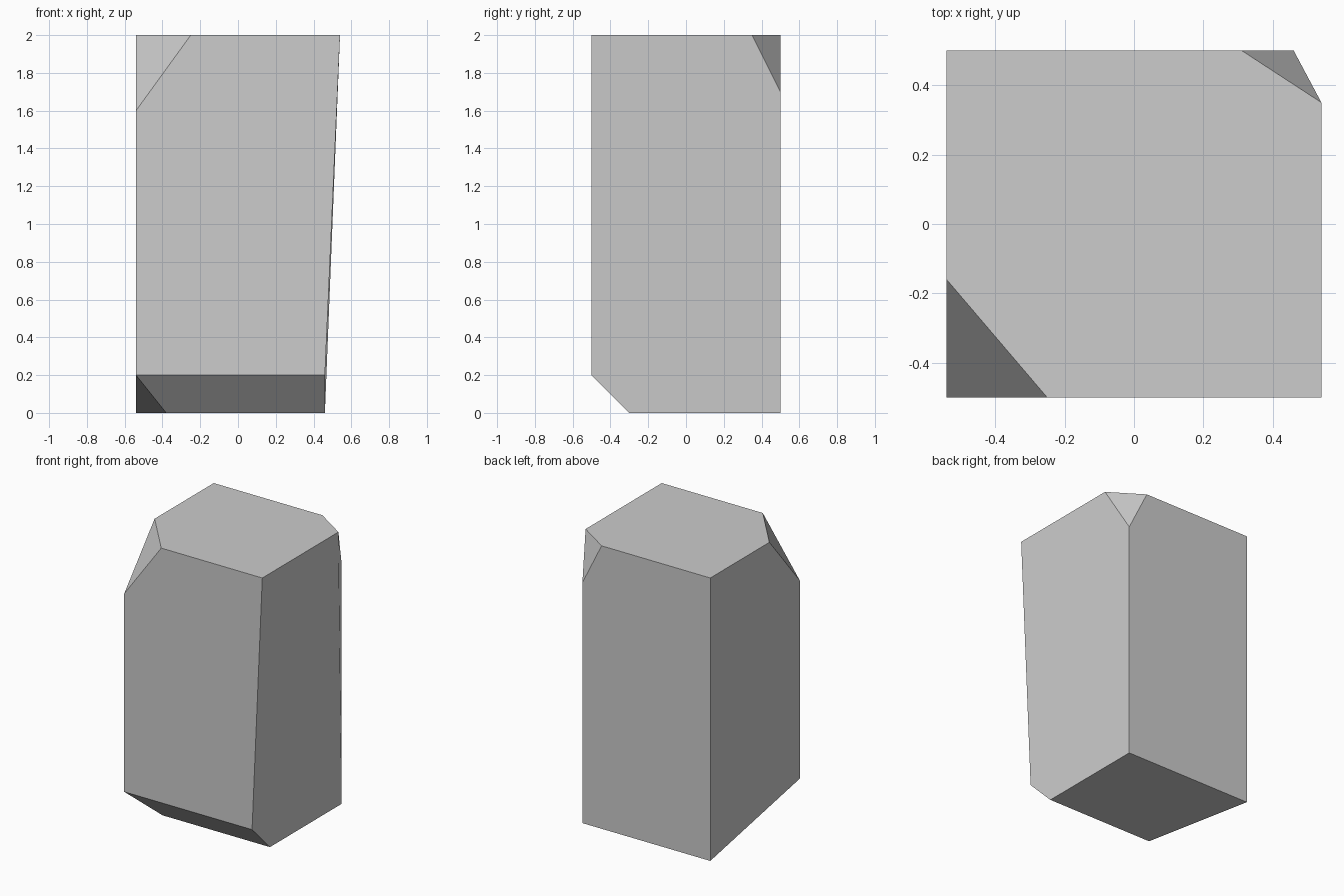
import bpy
import bmesh

cube = bpy.data.objects.get("Cube")
if cube:
    bpy.data.objects.remove(cube, do_unlink=True)

# Overall extents of the block
SIDE, DEPTH, TOP = 0.54, 0.5, 2.0
FOOT = 0.46     # right side is narrower at the foot than at the top
LIP = 0.2       # size of the chamfer along the lower front edge


def flat_material(name, value):
    mat = bpy.data.materials.new(name)
    mat.use_nodes = True
    colour = (value, value, value, 1.0)
    mat.diffuse_color = colour
    shader = next(n for n in mat.node_tree.nodes if n.type == "BSDF_PRINCIPLED")
    shader.inputs["Base Color"].default_value = colour
    return mat


# Named corners of the block
corners = {
    # sliced top corner, front and -x
    "slice_front": (-0.25, -DEPTH, TOP),
    "slice_side": (-SIDE, -0.16, TOP),
    "slice_low": (-SIDE, -DEPTH, 1.6),
    # sliced top corner, back and +x
    "nick_back": (0.31, DEPTH, TOP),
    "nick_side": (SIDE, 0.35, TOP),
    "nick_low": (FOOT, DEPTH, 1.7),
    # remaining top corners
    "top_front": (SIDE, -DEPTH, TOP),
    "top_back": (-SIDE, DEPTH, TOP),
    # chamfered lower front edge
    "lip_near": (-SIDE, -DEPTH, LIP),
    "lip_far": (FOOT, -DEPTH, LIP),
    "foot_near": (-0.38, LIP - DEPTH, 0),
    "foot_far": (FOOT, LIP - DEPTH, 0),
    # lower back corners
    "base_near": (-SIDE, DEPTH, 0),
    "base_far": (FOOT, DEPTH, 0),
}

# Each flat facet, as a loop of corner names
facets = [
    # front
    "lip_near lip_far top_front slice_front slice_low",
    # +x side
    "top_front lip_far foot_far base_far nick_low nick_side",
    # back
    "base_far base_near top_back nick_back nick_low",
    # -x side
    "base_near lip_near slice_low slice_side top_back",
    # top
    "slice_front top_front nick_side nick_back top_back slice_side",
    # underside
    "foot_near base_near base_far foot_far",
    # lower front chamfer and the sliver beside it
    "lip_near foot_near foot_far lip_far",
    "lip_near base_near foot_near",
    # sliced top corners
    "slice_low slice_front slice_side",
    "nick_low nick_back nick_side",
]

bm = bmesh.new()
verts = {name: bm.verts.new(co) for name, co in corners.items()}
for loop in facets:
    bm.faces.new([verts[name] for name in loop.split()])
bmesh.ops.recalc_face_normals(bm, faces=bm.faces[:])

mesh = bpy.data.meshes.new("faceted_block")
bm.to_mesh(mesh)
bm.free()
mesh.materials.append(flat_material("plain_grey", 0.604))
block = bpy.data.objects.new("faceted_block", mesh)
bpy.context.collection.objects.link(block)
